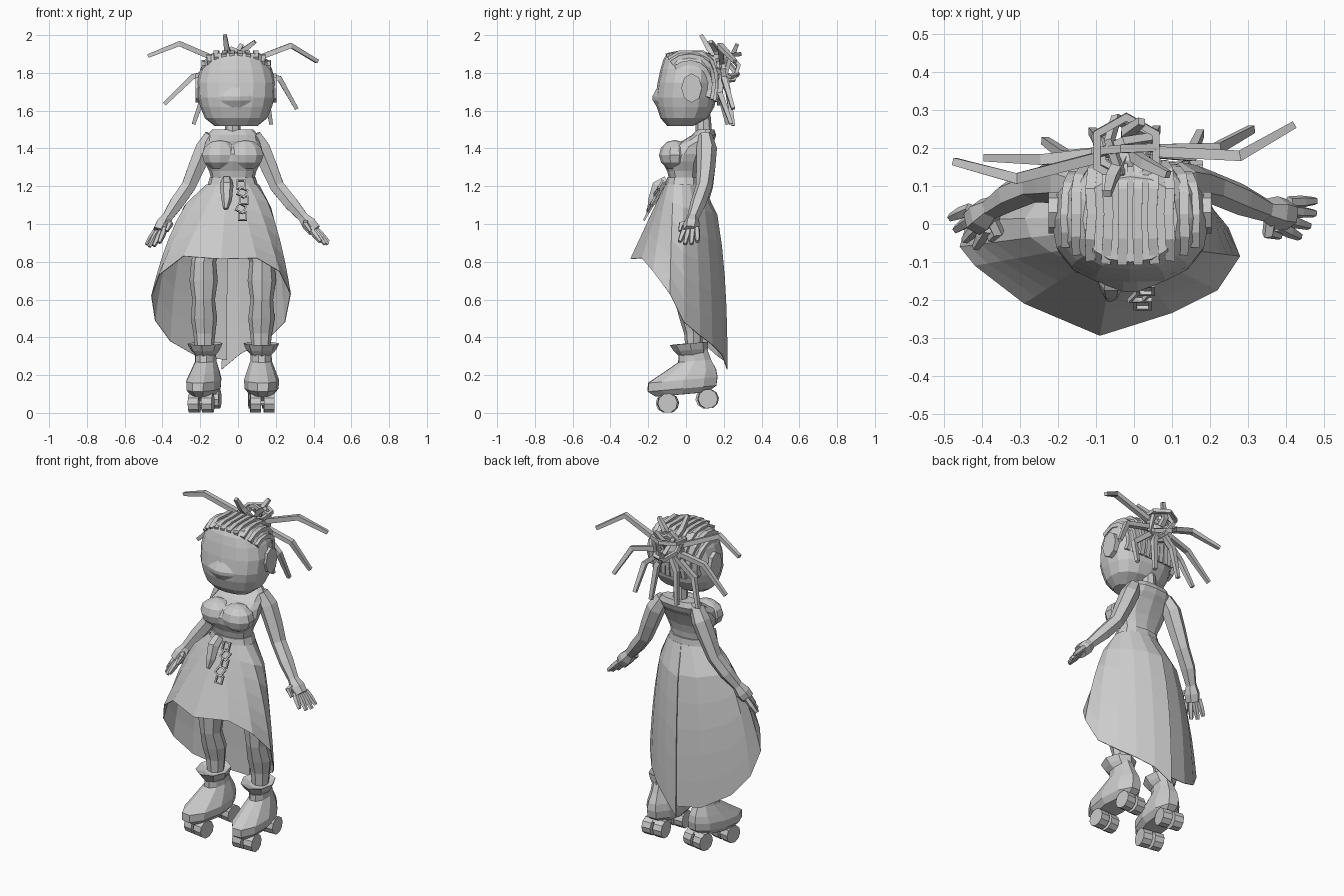
import bpy, bmesh
from math import sin, cos, pi, radians, copysign
from mathutils import Vector, Matrix, Euler
from mathutils.bvhtree import BVHTree

cube = bpy.data.objects.get("Cube")
if cube:
    bpy.data.objects.remove(cube)

grey = bpy.data.materials.new("plain grey")
grey.use_nodes = True
grey.diffuse_color = (.6, .6, .6, 1)
grey.node_tree.nodes["Principled BSDF"].inputs["Base Color"].default_value = grey.diffuse_color

MID = -.028  # the body's own mirror plane


def finish(name, bm):
    bmesh.ops.recalc_face_normals(bm, faces=bm.faces)
    mesh = bpy.data.meshes.new(name)
    bm.to_mesh(mesh)
    bm.free()
    mesh.materials.append(grey)
    obj = bpy.data.objects.new(name, mesh)
    bpy.context.collection.objects.link(obj)
    return obj


def skin(name, rings, closed=False):
    """Bridge equal rings of points; cap the ends unless the path is closed."""
    bm = bmesh.new()
    loops = [[bm.verts.new(p) for p in ring] for ring in rings]
    n = len(loops[0])
    pairs = list(zip(loops, loops[1:]))
    if closed:
        pairs.append((loops[-1], loops[0]))
    for a, b in pairs:
        for i in range(n):
            j = (i + 1) % n
            bm.faces.new((a[i], a[j], b[j], b[i]))
    if not closed:
        bm.faces.new(loops[0])
        bm.faces.new(loops[-1])
    return finish(name, bm)


def loft(name, sections, n=10, power=1, mirror=False):
    """Stack of ovals, each given as z, centre x, half width, front y, back y."""
    rings = []
    for z, cx, rx, front, back in sections:
        ring = []
        for i in range(n):
            c, s = cos(2 * pi * i / n), sin(2 * pi * i / n)
            x = cx + rx * copysign(abs(c) ** power, c)
            y = (front + back) / 2 + (back - front) / 2 * copysign(abs(s) ** power, s)
            ring.append((2 * MID - x if mirror else x, y, z))
        rings.append(ring)
    return skin(name, rings)


def tube(name, points, radii, n=4, closed=False, ref=None):
    pts = [Vector(p) for p in points]
    if not isinstance(radii, (list, tuple)):
        radii = [radii] * len(pts)
    if ref is None:
        span = pts[-1] - pts[0]
        ref = min((Vector((1, 0, 0)), Vector((0, 1, 0)), Vector((0, 0, 1))), key=lambda a: abs(a.dot(span)))
    rings = []
    for i, p in enumerate(pts):
        if closed:
            along = pts[(i + 1) % len(pts)] - pts[i - 1]
        else:
            along = pts[min(i + 1, len(pts) - 1)] - pts[max(i - 1, 0)]
        u = along.cross(ref).normalized()
        v = along.cross(u).normalized()
        rings.append([p + radii[i] * (u * cos(a) + v * sin(a))
                      for a in (2 * pi * (k + .5) / n for k in range(n))])
    return skin(name, rings, closed)


def hoop(name, centre, rx, ry, tilt, r, n=6):
    """Closed braid or chain link, tilted in space."""
    turn = Euler(tilt).to_matrix()
    pts = [Vector(centre) + turn @ Vector((rx * cos(a), ry * sin(a), 0))
           for a in (2 * pi * (i + .5) / n for i in range(n))]
    return tube(name, pts, r, closed=True, ref=turn @ Vector((0, 0, 1)))


def drum(name, centre, r, depth, n=10, squash=1):
    bm = bmesh.new()
    m = Matrix.Translation(centre) @ Matrix.Rotation(pi / 2, 4, "Y") @ Matrix.Diagonal((squash, 1, 1, 1))
    bmesh.ops.create_cone(bm, cap_ends=True, segments=n, radius1=r, radius2=r, depth=depth, matrix=m)
    return finish(name, bm)


def ball(name, centre, size):
    bm = bmesh.new()
    bmesh.ops.create_uvsphere(bm, u_segments=10, v_segments=6, radius=1,
                              matrix=Matrix.Translation(centre) @ Matrix.Diagonal((*size, 1)))
    return finish(name, bm)


# Head, nose, ears and neck
head = loft("head", [
    (1.52, -.01, .115, -.1, .04), (1.56, -.01, .165, -.135, .115), (1.62, -.01, .19, -.155, .15),
    (1.67, -.01, .203, -.162, .16), (1.75, -.01, .208, -.15, .165), (1.82, -.01, .19, -.135, .165),
    (1.87, -.01, .165, -.12, .155), (1.905, -.01, .125, -.1, .125)], n=16, power=.85)
bm = bmesh.new()
bm.from_mesh(head.data)
scalp = BVHTree.FromBMesh(bm)
bm.free()
bridge = [(-.01 + .13 * c, -.13 - .055 * (1 - abs(c)) ** .8) for c in (-1, -.5, -.15, .15, .5, 1)]
skin("nose", [[(x, y + lift, z) for x, y in bridge]
              for z, lift in ((1.61, .03), (1.655, .002), (1.675, 0), (1.74, .035))])
for side in (-1, 1):
    drum("ear", (-.01 + side * .195, .03, 1.72), .055, .04, n=8, squash=1.4)
loft("neck", [(1.46, MID, .045, .05, .14), (1.58, MID, .037, .05, .13)], n=8)

# Braided rows running over the scalp
core = Vector((-.01, .02, 1.73))
for row in range(10):
    a = radians(-54 + row * 12)
    pts = []
    for step in range(9):
        t = radians(52 + step * 20)
        ray = Vector((sin(a), -cos(a) * cos(t), cos(a) * sin(t)))
        hit = scalp.ray_cast(core, ray)[0]
        if hit:
            pts.append(hit)
    tube("scalp_braid", pts, .018, ref=Vector((1, 0, 0)))

# Knotted bun of looping braids
knot = Vector((-.02, .195, 1.83))
for lift, tilt in ((.06, (.1, 0, 0)), (0, (-.5, .4, 0)), (0, (1.3, 0, .3)), (.01, (1.5, .9, 0)), (0, (.2, 1.1, .5))):
    hoop("bun_braid", knot + Vector((0, 0, lift)), .09, .088, tilt, .015)
ball("bun_core", (-.02, .165, 1.82), (.05, .04, .06))

# Loose locks fanning out of the bun: a bend and a tip for each
locks = [
    ((-.31, .12, 1.955), (-.475, .165, 1.89)), ((.28, .18, 1.945), (.42, .26, 1.86)),
    ((-.24, .17, 1.78), (-.39, .175, 1.635)), ((.22, .2, 1.77), (.31, .25, 1.61)),
    ((-.18, .18, 1.69), (-.235, .22, 1.53)), ((.15, .18, 1.69), (.175, .24, 1.53)),
    ((-.09, .22, 1.72), (-.11, .245, 1.53)), ((.04, .22, 1.72), (.06, .25, 1.52)),
    ((-.06, .12, 1.93), (-.07, .08, 2)), ((.03, .16, 1.92), (.09, .13, 1.965)),
    ((-.02, .24, 1.88), (.02, .27, 1.95))]
for bend, tip in locks:
    root = knot.lerp(Vector(bend), .25)
    tube("loose_lock", [root, bend, tip], [.02, .02, .014])

# Torso, bust and belt
loft("torso", [
    (1.16, MID, .125, -.09, .08), (1.24, MID, .115, -.09, .07), (1.28, MID, .125, -.1, .075),
    (1.33, MID, .15, -.125, .09), (1.37, MID, .16, -.13, .11), (1.41, MID, .152, -.1, .13),
    (1.44, MID, .14, -.02, .15), (1.47, MID, .135, .03, .16), (1.5, MID, .11, .06, .15)], n=12, power=.85)
for side in (-1, 1):
    ball("bust", (MID + side * .068, -.06, 1.365), (.1, .083, .08))
loft("belt", [(1.19, MID, .138, -.112, .085), (1.245, MID, .122, -.1, .08)], n=12, power=.85)
tube("belt_pouch", [(-.06, -.1, 1.23), (-.06, -.15, 1.2), (-.06, -.175, 1.13), (-.065, -.195, 1.08)],
     [.03, .036, .028, .012], n=6)
for i in range(5):
    hoop("chain_link", (.015 + .008 * (i % 3), -.135 - .019 * i, 1.21 - .042 * i),
         .028, .032, (1.1, .5 * (i % 2), 0), .008, n=4)

# Skirt: short in front, long behind, overlapping at the back seam
hem = [(-.085, .22, .23), (.01, .19, .31), (.1, .14, .36), (.18, .075, .41), (.25, -.01, .48),
       (.28, -.085, .63), (.22, -.175, .75), (.1, -.235, .82), (-.09, -.295, .815), (-.29, -.21, .83),
       (-.42, -.11, .73), (-.46, -.06, .62), (-.44, .01, .49), (-.36, .08, .38), (-.22, .17, .3),
       (-.06, .2, .28)]
bm = bmesh.new()
columns = []
for i, (x, y, z) in enumerate(hem):
    a = pi / 2 - 2 * pi * i / (len(hem) - 1)
    top = Vector((MID + .14 * cos(a), -.012 + .1 * sin(a), 1.21))
    depth = max(0, (.82 - z) / .6)
    column = []
    for level in range(7):
        t = level / 6
        f = t ** (1 / (1 + 2 * depth)) + .1 * depth * sin(pi * t)
        column.append(bm.verts.new((top.x + (x - top.x) * f, top.y + (y - top.y) * f,
                                    top.z + (z - top.z) * t)))
    columns.append(column)
for a, b in zip(columns, columns[1:]):
    for k in range(6):
        bm.faces.new((a[k], a[k + 1], b[k + 1], b[k]))
skirt = finish("skirt", bm)
cloth = skirt.modifiers.new("cloth thickness", "SOLIDIFY")
cloth.thickness = .004

# Legs
for mirror in (False, True):
    loft("leg", [
        (1.1, -.1, .07, -.06, .06), (.95, -.14, .075, -.07, .08), (.8, -.182, .066, -.075, .08),
        (.7, -.182, .075, -.07, .08), (.6, -.182, .06, -.06, .065), (.5, -.18, .07, -.035, .095),
        (.42, -.178, .058, -.01, .09), (.3, -.178, .045, 0, .08)], n=8, mirror=mirror)

# Roller boots, built at the origin then set under each leg
for x, yaw in ((-.178, -.17), (.124, .04)):
    parts = [
        loft("boot", [(.1, 0, .065, -.16, .13), (.13, 0, .09, -.2, .18), (.175, 0, .093, -.195, .19),
                      (.215, 0, .078, -.12, .185), (.27, 0, .057, -.02, .16), (.34, 0, .055, -.01, .14)]),
        loft("boot_cuff", [(.3, 0, .053, -.01, .14), (.33, 0, .078, -.035, .145), (.365, 0, .095, -.055, .15),
                           (.345, 0, .05, 0, .1)], n=8)]
    for y, z in ((-.095, .06), (.12, .064)):
        parts.append(drum("truck", (0, y, z + .035), .03, .07, n=4))
        parts.append(drum("axle", (0, y, z), .014, .1, n=6))
        for side in (-1, 1):
            parts.append(drum("wheel", (side * .036, y, z), .052, .056))
    for part in parts:
        part.location.x = x
        part.rotation_euler = (radians(5), 0, yaw)


# Arms and hands
def arm(points, reach, spread):
    tube("arm", points, [.04, .054, .05, .043, .042, .03], n=6)
    wrist, reach, spread = Vector(points[-1]), Vector(reach).normalized(), Vector(spread).normalized()
    palm = wrist + reach * .085
    tube("palm", [wrist - reach * .01, wrist + reach * .04, palm], [.03, .044, .04], n=6)
    for k in range(4):
        base = palm + spread * (k - 1.5) * .023 - reach * .015
        tip = base + (reach + spread * (k - 1.5) * .12) * (.095 if k in (0, 3) else .112)
        tube("finger", [base, base.lerp(tip, .5), tip], [.016, .017, .011], n=5)
    start = wrist + reach * .02
    thumb = start + spread * .06 + reach * .025
    tube("thumb", [start, thumb, thumb + reach * .045], [.019, .018, .011], n=5)


arm([(-.14, .1, 1.47), (-.178, .11, 1.4), (-.22, .105, 1.3), (-.262, .1, 1.2), (-.325, .075, 1.11),
     (-.378, .04, 1.03)], (-.07, -.06, -.13), (.6, -.7, .1))
arm([(.085, .1, 1.47), (.123, .11, 1.4), (.165, .105, 1.3), (.207, .095, 1.2), (.28, .065, 1.11),
     (.35, .035, 1.03)], (.1, -.02, -.115), (-.4, -.9, 0))
